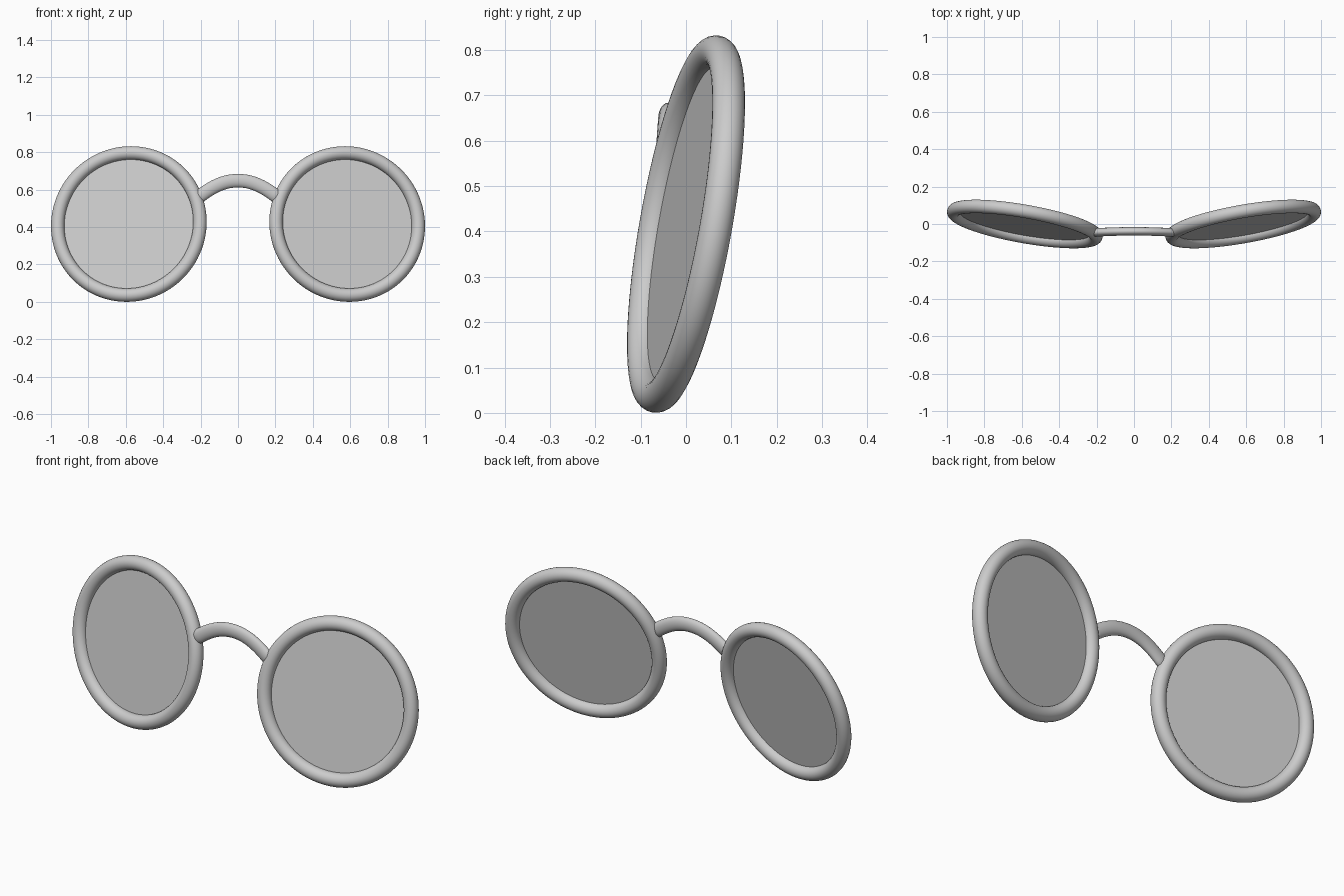
import bpy, bmesh
from math import radians, sin, cos, pi
from mathutils import Vector
from mathutils.geometry import interpolate_bezier

if "Cube" in bpy.data.objects:
    bpy.data.objects.remove(bpy.data.objects["Cube"])

RING, TUBE = 0.386, 0.036      # rim centreline radius and tube radius
CX, CZ = 0.5837, 0.4163        # lens centre
TILT = radians(10)


def place(obj, side):
    # lean the top back and wrap the outer side back
    obj.rotation_euler = (pi / 2 - TILT, 0, side * TILT)


# round rims and flat lenses, one pair per side
for side, label in ((-1, "left"), (1, "right")):
    centre = (side * CX, 0, CZ)
    bpy.ops.mesh.primitive_torus_add(location=centre, major_radius=RING, minor_radius=TUBE,
                                     major_segments=96, minor_segments=24)
    rim = bpy.context.object
    rim.name = label + "_rim"
    place(rim, side)
    bpy.ops.object.shade_smooth()

    bpy.ops.mesh.primitive_circle_add(location=centre, radius=RING - TUBE * 0.7,
                                      vertices=96, fill_type='NGON')
    lens = bpy.context.object
    lens.name = label + "_lens"
    place(lens, side)

# arched nose bridge: oval section swept along a mirrored curve
half = interpolate_bezier(Vector((-0.203, 0, 0.566)), Vector((-0.13, 0, 0.622)),
                          Vector((-0.07, 0, 0.648)), Vector((0, 0, 0.648)), 14)
path = half + [Vector((-p.x, 0, p.z)) for p in reversed(half[:-1])]
last = len(path) - 1
tangents = [(path[min(i + 1, last)] - path[max(i - 1, 0)]).normalized() for i in range(last + 1)]
stations = [(p, t, 1.0) for p, t in zip(path, tangents)]
# softly rounded ends
for offset, scale in ((0.005, 0.93), (0.009, 0.75)):
    stations.insert(0, (path[0] - tangents[0] * offset, tangents[0], scale))
    stations.append((path[-1] + tangents[-1] * offset, tangents[-1], scale))

bm = bmesh.new()
N = 24
rings = []
for p, t, s in stations:
    up = Vector((-t.z, 0, t.x))
    mid = Vector((p.x, -0.039 - 0.15 * p.x ** 2, p.z))
    rings.append([bm.verts.new(mid + up * (0.036 * s * cos(2 * pi * k / N))
                               + Vector((0, 0.0225 * s * sin(2 * pi * k / N), 0)))
                  for k in range(N)])
for a, b in zip(rings, rings[1:]):
    for k in range(N):
        j = (k + 1) % N
        bm.faces.new((a[k], a[j], b[j], b[k]))
bm.faces.new(rings[0])
bm.faces.new(rings[-1])
bmesh.ops.recalc_face_normals(bm, faces=bm.faces)
mesh = bpy.data.meshes.new("nose_bridge")
bm.to_mesh(mesh)
bm.free()
bridge = bpy.data.objects.new("nose_bridge", mesh)
bpy.context.collection.objects.link(bridge)
mesh.shade_smooth()
